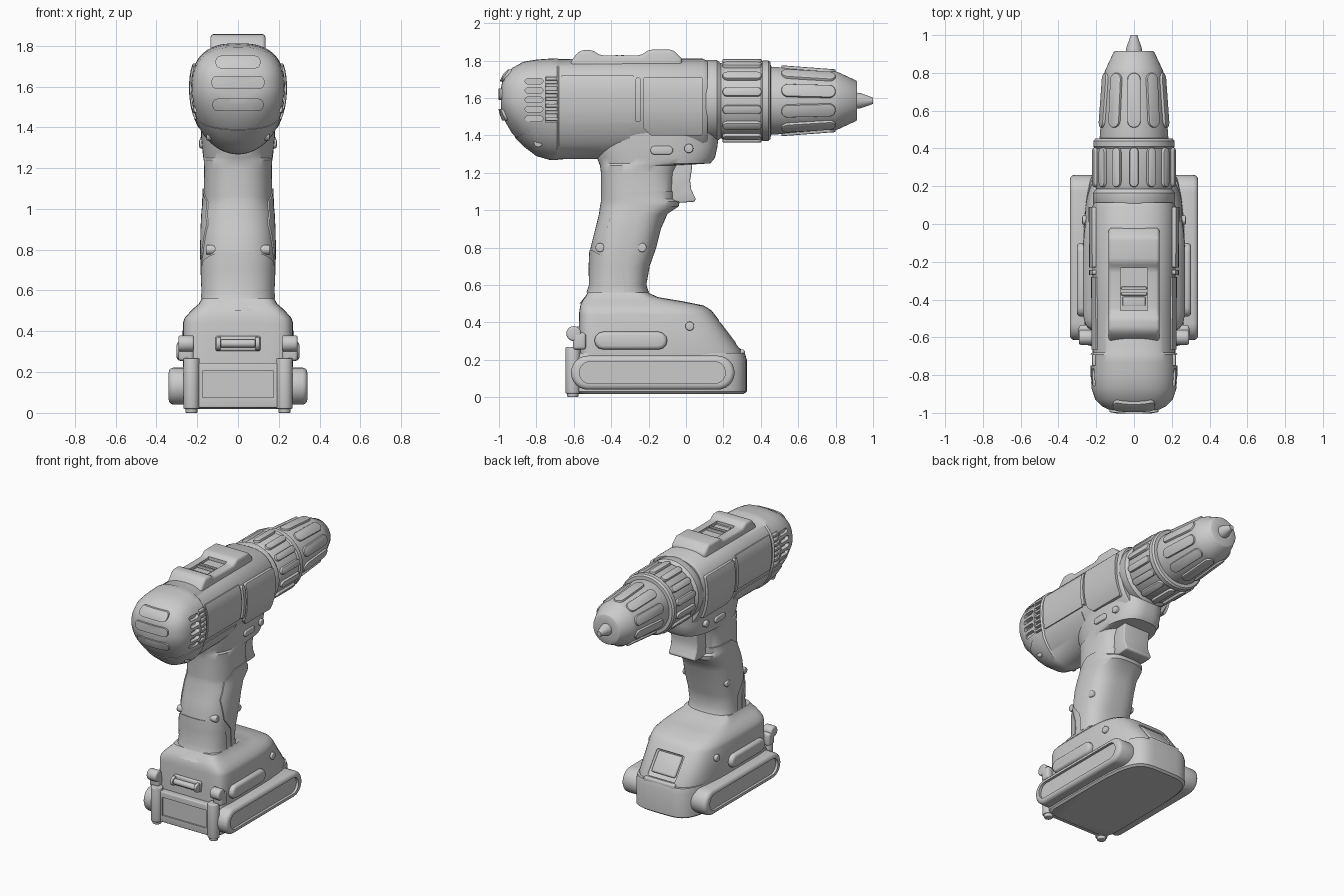
import bpy, bmesh
from math import sin, cos, pi
from mathutils import Vector, Matrix

if "Cube" in bpy.data.objects:
    bpy.data.objects.remove(bpy.data.objects["Cube"])

AX = 1.585  # height of the spindle axis


def finish(name, bm, bevel=0, mirror=False, seg=3):
    bmesh.ops.recalc_face_normals(bm, faces=bm.faces)
    me = bpy.data.meshes.new(name)
    bm.to_mesh(me)
    bm.free()
    ob = bpy.data.objects.new(name, me)
    bpy.context.collection.objects.link(ob)
    if bevel:
        m = ob.modifiers.new("bevel", 'BEVEL')
        m.width, m.segments, m.limit_method, m.angle_limit = bevel, seg, 'ANGLE', 0.6
    if mirror:
        ob.modifiers.new("mirror", 'MIRROR')
    return ob


def boolean(ob, cutter, op='DIFFERENCE'):
    m = ob.modifiers.new("cut", 'BOOLEAN')
    m.operation, m.object, m.solver = op, cutter, 'EXACT'
    cutter.hide_render = True
    return ob


def ring(axis, p, c, up, dn, hx, nu=2, nd=2, n=64):
    """Egg-shaped superellipse section across y or z; separate upper and lower halves."""
    out = []
    for i in range(n):
        a = 2 * pi * i / n
        e, h = (2 / nu, up) if sin(a) >= 0 else (2 / nd, dn)
        x = hx * abs(cos(a)) ** e * (1 if cos(a) >= 0 else -1)
        v = c + h * abs(sin(a)) ** e * (1 if sin(a) >= 0 else -1)
        out.append((x, p, v) if axis == 'y' else (x, v, p))
    return out


def loft(name, rings, bevel=0):
    bm = bmesh.new()
    vs = [[bm.verts.new(p) for p in r] for r in rings]
    n = len(vs[0])
    for a, b in zip(vs, vs[1:]):
        for i in range(n):
            bm.faces.new((a[i], a[(i + 1) % n], b[(i + 1) % n], b[i]))
    bm.faces.new(vs[0])
    bm.faces.new(vs[-1])
    return finish(name, bm, bevel)


def lathe(name, prof):
    return loft(name, [ring('y', y, AX, r, r, r) for y, r in prof])


def prism(name, pts, x0, x1, bevel=0, mirror=False):
    """Side outline (y, z) extruded along x."""
    bm = bmesh.new()
    f = bm.faces.new([bm.verts.new((x0, y, z)) for y, z in pts])
    g = bmesh.ops.extrude_face_region(bm, geom=[f])['geom']
    bmesh.ops.translate(bm, vec=(x1 - x0, 0, 0), verts=[v for v in g if isinstance(v, bmesh.types.BMVert)])
    return finish(name, bm, bevel, mirror)


def box(name, loc, size, bevel=0, mirror=False, tilt=0):
    bm = bmesh.new()
    bmesh.ops.create_cube(bm, size=1, matrix=Matrix.Translation(loc) @ Matrix.Rotation(tilt, 4, 'X')
                          @ Matrix.Diagonal((*size, 1)))
    return finish(name, bm, bevel, mirror)


def stadium(y0, y1, z0, z1, n=12):
    """Slot outline, rounded on its short ends."""
    r = min(y1 - y0, z1 - z0) / 2
    pts = []
    for cy, cz, a0 in ((y1 - r, z1 - r, 0), (y0 + r, z1 - r, 1), (y0 + r, z0 + r, 2), (y1 - r, z0 + r, 3)):
        for i in range(n // 2 + 1):
            a = (a0 + i / (n // 2)) * pi / 2
            p = (round(cy + r * cos(a), 5), round(cz + r * sin(a), 5))
            if p not in pts:
                pts.append(p)
    return pts


def disc(y, z, r):
    return stadium(y - r, y + r, z - r, z + r, 12)


def radial(name, count, pts, r0, r1, bevel):
    """Outline (y, t) laid on the barrel and repeated around the axis."""
    bm = bmesh.new()
    for k in range(count):
        m = Matrix.Translation((0, 0, AX)) @ Matrix.Rotation(2 * pi * k / count, 4, 'Y')
        a, b = ([bm.verts.new(m @ Vector((t, y, f(y)))) for y, t in pts] for f in (r0, r1))
        bm.faces.new(a)
        bm.faces.new(b)
        for i in range(len(pts)):
            j = (i + 1) % len(pts)
            bm.faces.new((a[i], a[j], b[j], b[i]))
    return finish(name, bm, bevel, seg=2)


# motor housing: y, centre z, up, down, half width
def housing(g=0, dy=0):
    s = [(-.99, 1.6, .05, .06, .09), (-.982, 1.6, .09, .09, .135), (-.965, 1.6, .125, .13, .17),
         (-.93, 1.59, .17, .18, .205), (-.87, 1.588, .205, .24, .225), (-.8, 1.585, .22, .29, .23),
         (-.73, 1.585, .225, .31, .23), (-.69, 1.585, .227, .312, .23), (-.68, 1.585, .223, .307, .219),
         (-.45, 1.585, .225, .305, .219), (.09, 1.585, .225, .3, .222), (.115, 1.585, .212, .28, .21)]
    return [ring('y', y + dy, c, u + g, d + g, h + g, 2.6, 2) for y, c, u, d, h in s]


def pad(name, rings, cutter):
    return boolean(loft(name, rings), cutter, 'INTERSECT')


def side_cut(pts, bevel=0):
    return prism("cutter", pts, -.5, .5, bevel)


def rect(y0, y1, z0, z1):
    return [(y0, z0), (y1, z0), (y1, z1), (y0, z1)]


shell = loft("motor_housing", housing())
boolean(shell, box("cutter", (.245, -.72, 1.595), (.09, .06, .25), 0, True))
for i in range(5):
    boolean(shell, prism("cutter", stadium(-.86, -.765, 1.475 + .05 * i, 1.505 + .05 * i), .197, .3, 0, True))
for i in range(7):
    box("vent_bar", (.207, -.72, 1.487 + .036 * i), (.03, .062, .018), .004, True)
pad("side_panel", housing(.007), side_cut(rect(-.665, -.28, 1.47, 1.72)))
pad("gear_collar", housing(.018), side_cut([(-.23, 1.44), (-.19, 1.4), (.09, 1.4), (.09, 1.71), (-.23, 1.71)], .01))
pad("collar_rib", housing(.017), side_cut(stadium(-.27, -.243, 1.47, 1.71)))
pad("lower_shell", housing(.006), side_cut([(-.8, 1.44), (-.3, 1.44), (-.3, 1.2), (-1, 1.2), (-.95, 1.37)]))
for z, w in ((1.72, .22), (1.62, .26), (1.51, .25)):
    pad("tail_grip", housing(.004, -.012), box("cutter", (0, -.9, z), (w, .3, .062), .025))

# mode selector on top
sel = prism("selector_housing", [(-.62, 1.79), (-.585, 1.835), (-.56, 1.856), (-.5, 1.856), (-.46, 1.828), (-.24, 1.828),
            (-.2, 1.858), (-.07, 1.858), (-.02, 1.81), (-.02, 1.7), (-.62, 1.7)], -.135, .135, .018)
boolean(sel, box("cutter", (0, -.345, 1.862), (.145, .225, .1)))
for y in (-.37, -.34):
    box("selector_switch", (0, y, 1.815), (.135, .016, .03), .004)
box("selector_plate", (0, -.41, 1.81), (.12, .05, .02), .004)

# clutch ring, chuck and jaws
lathe("gearbox_neck", [(.08, .2), (.11, .217), (.165, .217), (.18, .205), (.2, .19)])
lathe("clutch_ring", [(.18, .18), (.185, .2), (.2, .207), (.4, .207), (.41, .215), (.44, .215), (.452, .205), (.455, .17)])
radial("clutch_rib", 14, stadium(.195, .405, -.024, .024), lambda y: .18, lambda y: .224, .008)
lathe("chuck", [(.44, .18), (.455, .182), (.8, .157), (.815, .152), (.91, .108), (.915, .1), (.915, .05)])
radial("chuck_pad", 10, stadium(.51, .8, -.035, .035), lambda y: .12, lambda y: .194 - .075 * (y - .45), .006)
lathe("jaws", [(.9, .045), (.935, .04), (1, .017)])


# grip: z, back y, front y, half width
def grip(g=0):
    s = [(.5, -.57, -.16, .2), (.55, -.53, -.2, .178), (.6, -.513, -.218, .174), (.7, -.515, -.2, .178),
         (.8, -.51, -.165, .18), (.9, -.485, -.14, .178), (.98, -.465, -.105, .174), (1.02, -.46, -.045, .17),
         (1.045, -.455, -.04, .17), (1.06, -.455, -.06, .168), (1.2, -.455, -.05, .166), (1.24, -.46, -.03, .168),
         (1.25, -.465, .13, .17), (1.28, -.475, .155, .174), (1.34, -.49, .168, .18), (1.43, -.5, .178, .182)]
    return [ring('z', z, (a + b) / 2, (b - a) / 2 + g, (b - a) / 2 + g, h + g, 2.8, 2.4) for z, a, b, h in s]


loft("grip", grip())
pad("grip_front_pad", grip(.006), side_cut([(-.37, 1.04), (-.28, 1.1), (-.02, 1.1), (0, .9), (-.1, .56), (-.33, .56),
                                           (-.34, .69), (-.41, .78), (-.42, .92)]))
pad("grip_heel_pad", grip(.006), side_cut([(-.6, .8), (-.5, .785), (-.42, .74), (-.39, .66), (-.39, .56), (-.6, .56)]))
prism("trigger", [(-.1, 1.26), (.035, 1.26), (.03, 1.21), (.022, 1.16), (.028, 1.11), (.052, 1.06), (.045, 1.045),
                  (-.03, 1.04), (-.1, 1.06)], -.105, .105, .022)
prism("direction_switch", stadium(-.19, -.07, 1.297, 1.343), .1, .19, .008, True)
for y, z, x in ((-.79, 1.36, .155), (-.46, .8, .157), (-.235, .8, .178), (.015, 1.33, .186), (.02, .38, .274)):
    prism("screw", disc(y, z, .024), x - .06, x, .006, True)

# foot and battery: z, back y, front y, half width
foot_s = [(.22, -.575, .3, .268), (.25, -.575, .298, .27), (.44, -.572, .155, .27), (.465, -.57, .135, .262),
          (.49, -.565, .095, .24), (.515, -.555, -.03, .215), (.535, -.54, -.15, .192), (.56, -.525, -.205, .178)]
foot = loft("foot", [ring('z', z, -.3, b + .3, -.3 - a, h, 4, 7) for z, a, b, h in foot_s])
bat_s = [(.018, -.585, .31, .255), (.03, -.6, .325, .268), (.2, -.6, .325, .268), (.235, -.59, .315, .262)]
bat = loft("battery", [ring('z', z, -.3, b + .3, -.3 - a, h, 4.5, 9) for z, a, b, h in bat_s])
tilt = -.92
boolean(foot, box("cutter", (0, .245, .345), (.22, .19, .06), .012, False, tilt))
box("release_button", (0, .212, .335), (.19, .15, .035), .012, False, tilt)
box("release_lip", (0, .29, .235), (.25, .05, .04), .012)

# side rails with a long recess
rail = prism("side_rail", stadium(-.615, .26, .04, .222), .2, .34, .025)
boolean(rail, prism("cutter", stadium(-.57, .21, .073, .19), .322, .4))
rail.modifiers.new("mirror", 'MIRROR')
prism("foot_bumper", stadium(-.49, -.1, .255, .35, 6), .2, .302, .02, True)

# rear posts, lugs, panel and clip
bm = bmesh.new()
for x in (-.228, .228):
    for r, z0, z1 in ((.04, .02, .268), (.03, 0, .05)):
        bmesh.ops.create_cone(bm, cap_ends=True, segments=32, radius1=r, radius2=r, depth=z1 - z0,
                              matrix=Matrix.Translation((x, -.605, (z0 + z1) / 2)))
finish("rear_post", bm, .006)
prism("lug", disc(-.6, .34, .04), .215, .292, .012, True)
box("lug_base", (.255, -.57, .3), (.075, .07, .09), .015, True)
panel = box("rear_panel", (0, -.595, .135), (.44, .05, .22), .006)
boolean(panel, box("cutter", (0, -.625, .14), (.35, .03, .13)))
box("clip_plate", (0, -.575, .34), (.22, .03, .075), .01)
prism("clip_bar", disc(-.605, .34, .02), -.085, .085, .005)
prism("clip_end", disc(-.6, .34, .033), .085, .105, .005, True)

# bake modifiers, drop the cutters, then smooth by angle
dg = bpy.context.evaluated_depsgraph_get()
obs = [o for o in bpy.data.objects if not o.hide_render]
baked = [bpy.data.meshes.new_from_object(o.evaluated_get(dg)) for o in obs]
for o, me in zip(obs, baked):
    o.modifiers.clear()
    o.data = me
for o in [o for o in bpy.data.objects if o.hide_render]:
    bpy.data.objects.remove(o)
for o in obs:
    o.select_set(True)
bpy.context.view_layer.objects.active = obs[0]
bpy.ops.object.shade_smooth_by_angle(angle=.6)
